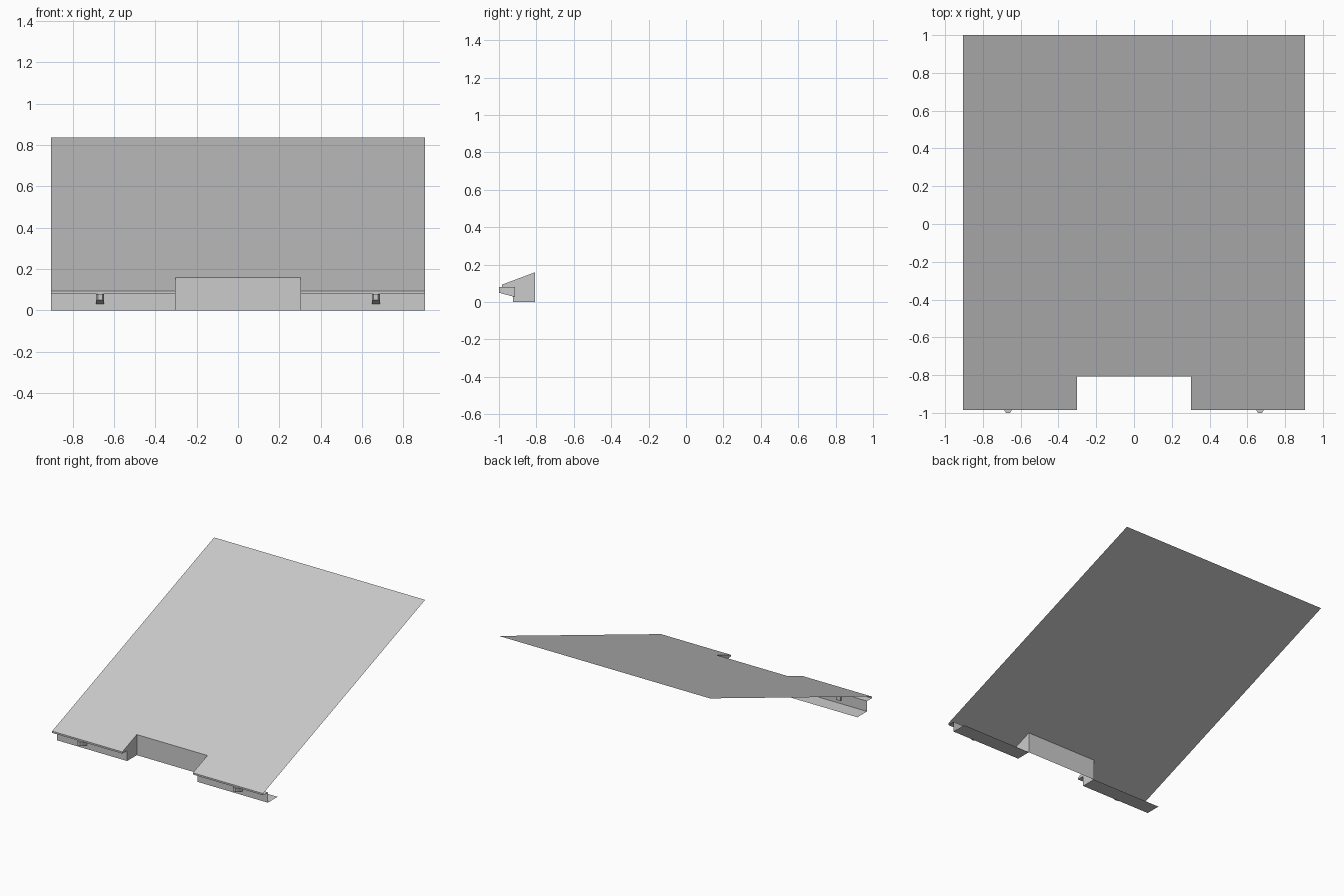
import bpy
import bmesh

if "Cube" in bpy.data.objects:
    bpy.data.objects.remove(bpy.data.objects["Cube"], do_unlink=True)

# Key dimensions
HALF_W, NOTCH = 0.905, 0.303
EAVE_Y, BACK_Y = -0.985, 1.0
EAVE_Z, BACK_Z = 0.093, 0.837
WALL_Y, INNER_Y = -0.926, -0.807
SOFFIT_Z = 0.08


def roof_z(y):
    return EAVE_Z + (BACK_Z - EAVE_Z) * (y - EAVE_Y) / (BACK_Y - EAVE_Y)


def make_material(name, value):
    mat = bpy.data.materials.new(name)
    mat.use_nodes = True
    colour = (value, value, value, 1)
    mat.diffuse_color = colour
    mat.node_tree.nodes["Principled BSDF"].inputs["Base Color"].default_value = colour
    return mat


GREY = make_material("light grey", 0.6)


def finish(name, bm):
    mesh = bpy.data.meshes.new(name)
    bm.to_mesh(mesh)
    bm.free()
    mesh.materials.append(GREY)
    obj = bpy.data.objects.new(name, mesh)
    bpy.context.collection.objects.link(obj)
    return obj


def sheet(name, points):
    """One flat face through the points."""
    bm = bmesh.new()
    bm.faces.new([bm.verts.new(p) for p in points])
    return finish(name, bm)


# Sloping panel with the notch cut in its front edge
outline = [(-HALF_W, EAVE_Y), (-NOTCH, EAVE_Y), (-NOTCH, INNER_Y), (NOTCH, INNER_Y),
           (NOTCH, EAVE_Y), (HALF_W, EAVE_Y), (HALF_W, BACK_Y), (-HALF_W, BACK_Y)]
sheet("sloping_panel", [(x, y, roof_z(y)) for x, y in outline])

# Wall at the back of the notch
top = roof_z(INNER_Y)
sheet("notch_back_wall", [(-NOTCH, INNER_Y, 0), (NOTCH, INNER_Y, 0),
                          (NOTCH, INNER_Y, top), (-NOTCH, INNER_Y, top)])

# Folded strip: eave lip, soffit, front wall and bottom flange
fold = [(EAVE_Y, EAVE_Z), (EAVE_Y, SOFFIT_Z), (WALL_Y, SOFFIT_Z), (WALL_Y, 0), (INNER_Y, 0)]


def folded_strip(name, x0, x1):
    bm = bmesh.new()
    rows = [[bm.verts.new((x, y, z)) for y, z in fold] for x in (x0, x1)]
    for i in range(len(fold) - 1):
        bm.faces.new((rows[0][i], rows[0][i + 1], rows[1][i + 1], rows[1][i]))
    return finish(name, bm)


def bracket(name, cx):
    """Small block with chamfered front corners and a sloping underside."""
    plan = [(-0.02, -0.913), (-0.02, -0.985), (-0.011, -1.0),
            (0.011, -1.0), (0.02, -0.985), (0.02, -0.913)]
    bm = bmesh.new()
    upper = [bm.verts.new((cx + x, y, SOFFIT_Z)) for x, y in plan]
    lower = [bm.verts.new((cx + x, y, 0.05 - 0.27 * (y + 1))) for x, y in plan]
    bm.faces.new(upper)
    bm.faces.new(lower[::-1])
    for i in range(len(plan)):
        j = (i + 1) % len(plan)
        bm.faces.new((upper[i], lower[i], lower[j], upper[j]))
    bmesh.ops.recalc_face_normals(bm, faces=bm.faces[:])
    return finish(name, bm)


for side, s in (("left", 1), ("right", -1)):
    inner, outer = s * NOTCH, s * HALF_W
    folded_strip(side + "_eave_strip", min(inner, outer), max(inner, outer))
    sheet(side + "_notch_side_wall",
          [(inner, y, z) for y, z in fold + [(INNER_Y, top)]][::s])
    bracket(side + "_bracket", s * 0.667)
